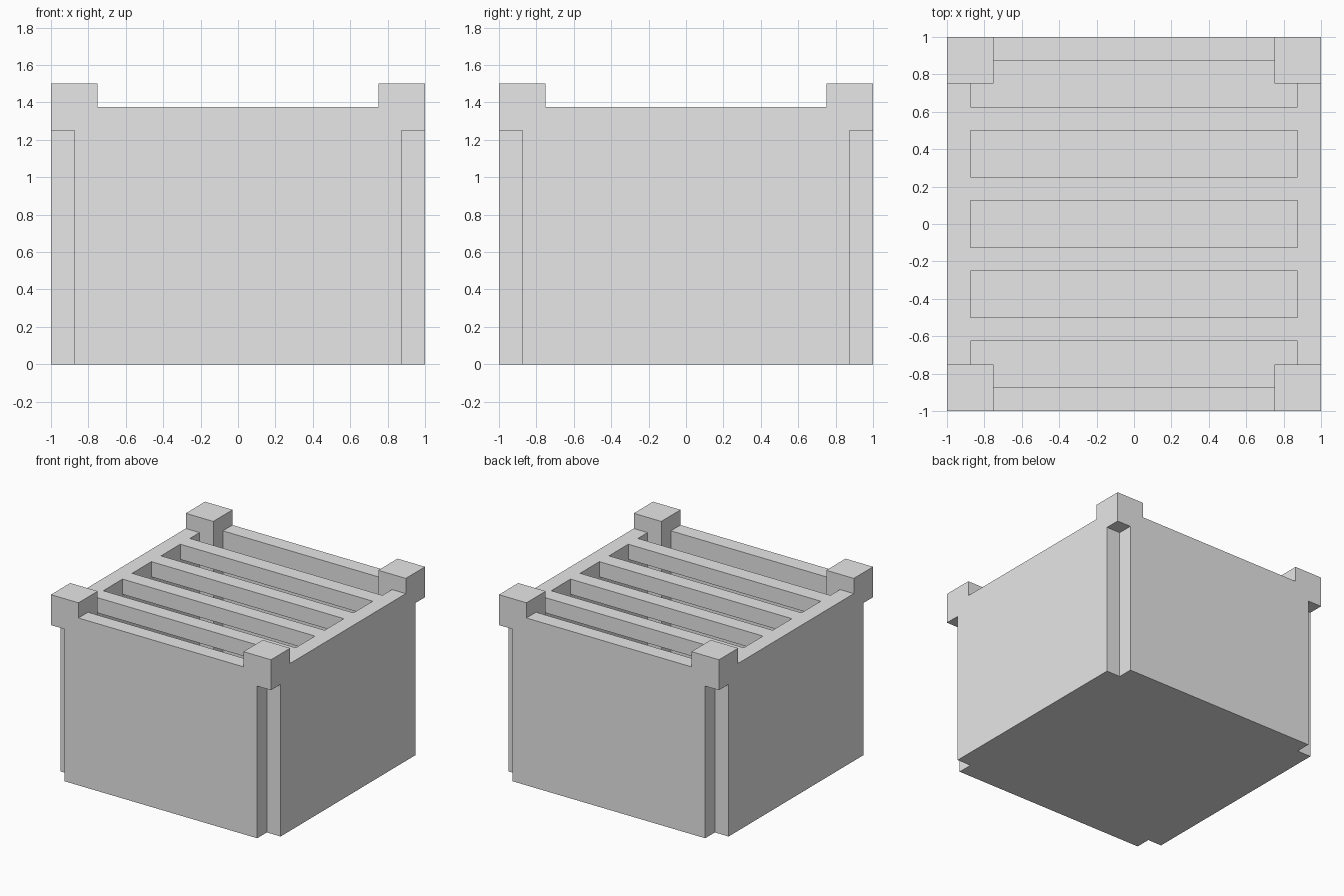
import bpy
import bmesh
import math

default = bpy.data.objects.get("Cube")
if default:
    bpy.data.objects.remove(default, do_unlink=True)

PIXEL = 0.125        # wall, slat and notch thickness
RIM = 1.375          # top of walls and slats
CAP_BASE, CAP_TOP = 1.25, 1.5
INNER = 1 - PIXEL

grey = bpy.data.materials.new("plain_grey")
grey.use_nodes = True
grey.diffuse_color = (0.8, 0.8, 0.8, 1)
grey.node_tree.nodes["Principled BSDF"].inputs["Base Color"].default_value = (0.8, 0.8, 0.8, 1)


def box(name, low, high):
    """Box object between two opposite corners."""
    bm = bmesh.new()
    bmesh.ops.create_cube(bm, size=1)
    for v in bm.verts:
        v.co = [(a + b) / 2 + c * (b - a) for a, b, c in zip(low, high, v.co)]
    mesh = bpy.data.meshes.new(name)
    bm.to_mesh(mesh)
    bm.free()
    mesh.materials.append(grey)
    obj = bpy.data.objects.new(name, mesh)
    bpy.context.collection.objects.link(obj)
    return obj


def combine(target, tool, operation):
    """Apply one boolean and discard the tool."""
    tool.hide_render = True
    mod = target.modifiers.new(operation, 'BOOLEAN')
    mod.operation = operation
    mod.solver = 'EXACT'
    mod.object = tool
    bpy.context.view_layer.objects.active = target
    bpy.ops.object.modifier_apply(modifier=mod.name)
    bpy.data.objects.remove(tool, do_unlink=True)


# Solid block up to the rim
crate = box("slatted_crate", (-1, -1, 0), (1, 1, RIM))

# Five openings leave four slats across the top
for i in range(-2, 3):
    y = i * 3 * PIXEL
    slot = box("slot_cutter", (-INNER, y - PIXEL, CAP_BASE), (INNER, y + PIXEL, 2))
    combine(crate, slot, 'DIFFERENCE')

corners = [(sx, sy) for sx in (-1, 1) for sy in (-1, 1)]

# Raised corner caps
for sx, sy in corners:
    xs, ys = sorted((sx, sx * 0.75)), sorted((sy, sy * 0.75))
    cap = box("corner_cap", (xs[0], ys[0], CAP_BASE), (xs[1], ys[1], CAP_TOP))
    combine(crate, cap, 'UNION')

# Vertical notches below the caps
for sx, sy in corners:
    xs, ys = sorted((sx * 1.1, sx * INNER)), sorted((sy * 1.1, sy * INNER))
    notch = box("notch_cutter", (xs[0], ys[0], -1), (xs[1], ys[1], CAP_BASE))
    combine(crate, notch, 'DIFFERENCE')

# Hollow inside, keeping the floor and the inner corner posts
for hx, hy in ((INNER, 0.75), (0.75, INNER)):
    cavity = box("cavity_cutter", (-hx, -hy, PIXEL), (hx, hy, CAP_BASE))
    combine(crate, cavity, 'DIFFERENCE')

# Merge coplanar faces
bm = bmesh.new()
bm.from_mesh(crate.data)
bmesh.ops.remove_doubles(bm, verts=bm.verts, dist=0.0001)
bmesh.ops.dissolve_limit(bm, angle_limit=math.radians(1), verts=bm.verts, edges=bm.edges)
bm.to_mesh(crate.data)
bm.free()
